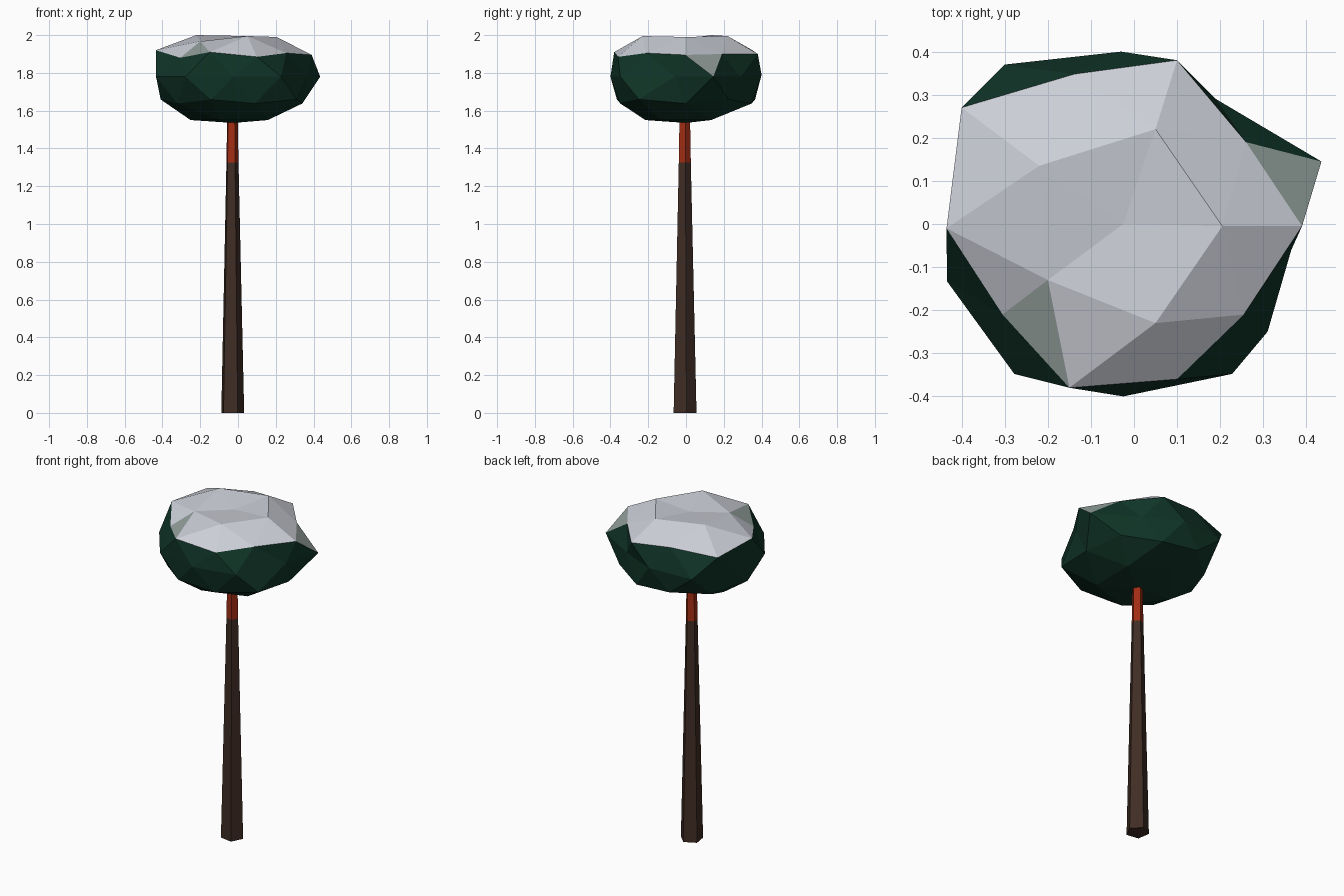
import bpy, bmesh, math
from mathutils import Vector

if "Cube" in bpy.data.objects:
    bpy.data.objects.remove(bpy.data.objects["Cube"])


def material(name, rgb):
    m = bpy.data.materials.new(name)
    m.diffuse_color = (*rgb, 1)
    m.use_nodes = True
    m.node_tree.nodes["Principled BSDF"].inputs["Base Color"].default_value = m.diffuse_color
    return m


def finish(bm, name, mats):
    mesh = bpy.data.meshes.new(name)
    bm.to_mesh(mesh)
    bm.free()
    for m in mats:
        mesh.materials.append(m)
    obj = bpy.data.objects.new(name, mesh)
    bpy.context.collection.objects.link(obj)
    return obj


bark = material("dark_bark", (0.051, 0.026, 0.018))
red_bark = material("red_bark", (0.36, 0.027, 0.007))
green = material("pine_green", (0.005, 0.034, 0.020))
snow = material("snow", (0.60, 0.62, 0.68))
thin_snow = material("thin_snow", (0.30, 0.36, 0.34))

# Trunk: tapered five-sided post, red near the top
bm = bmesh.new()
rings = []
for z, r in ((0, 0.0645), (1.325, 0.034), (1.6, 0.029)):
    rings.append([bm.verts.new((-0.031 + r * math.cos(math.radians(9 + 72 * i)),
                                -0.008 + r * math.sin(math.radians(9 + 72 * i)), z))
                  for i in range(5)])
for k in range(2):
    for i in range(5):
        j = (i + 1) % 5
        f = bm.faces.new((rings[k][i], rings[k][j], rings[k + 1][j], rings[k + 1][i]))
        f.material_index = k
bm.faces.new(rings[0][::-1])
bm.faces.new(rings[2]).material_index = 1
finish(bm, "trunk", (bark, red_bark))

# Canopy: squashed icosphere with a few vertices pushed by hand
bm = bmesh.new()
bmesh.ops.create_icosphere(bm, subdivisions=2, radius=1)
unit = {v: v.co.normalized() for v in bm.verts}


def vert_at(height, degrees):
    r = math.sqrt(max(0, 1 - height * height))
    a = math.radians(degrees)
    d = Vector((r * math.cos(a), r * math.sin(a), height))
    return min(bm.verts, key=lambda v: (unit[v] - d).length)


# (unit height, angle) -> moved position
moved = {
    (1, 0): (-0.025, 0, 1.975), (-1, 0): (-0.025, 0, 1.535),
    (0.851, 0): (0.205, -0.005, 1.99), (0.851, 72): (0.05, 0.22, 1.995),
    (0.851, 144): (-0.22, 0.135, 2.0), (0.851, -144): (-0.20, -0.13, 1.967),
    (0.851, -72): (0.05, -0.23, 1.995),
    (0.526, 36): (0.26, 0.19, 1.90), (0.526, 180): (-0.435, -0.01, 1.92),
    (0.526, -108): (-0.15, -0.38, 1.91), (0.526, -36): (0.255, -0.21, 1.905),
    (0.447, 0): (0.39, -0.005, 1.895), (0.447, 72): (0.10, 0.38, 1.90),
    (0.447, 144): (-0.40, 0.27, 1.90), (0.447, -144): (-0.305, -0.21, 1.88),
    (0.447, -72): (0.10, -0.36, 1.885),
    (0, 18): (0.435, 0.145, 1.78), (0, 54): (0.19, 0.29, 1.78),
    (0, 90): (-0.03, 0.40, 1.79), (0, 126): (-0.30, 0.37, 1.78),
    (0, 162): (-0.415, 0.13, 1.78), (0, -18): (0.365, -0.06, 1.78),
    (0, -90): (-0.025, -0.40, 1.78),
    (-0.447, -36): (0.31, -0.25, 1.66), (-0.851, 108): (-0.096, 0.21, 1.59),
}
for v in bm.verts:
    v.co = (-0.025 + 0.43 * unit[v].x, 0.43 * unit[v].y, 1.78 + 0.27 * unit[v].z)
for key, co in moved.items():
    vert_at(*key).co = co

# Snow covers the cap; two corners are only dusted
dusted = [{vert_at(0.526, 36), vert_at(0, 18), vert_at(0.447, 0)},
          {vert_at(0.851, -144), vert_at(0.447, -144), vert_at(0.526, -108)}]
for f in bm.faces:
    if set(f.verts) in dusted:
        f.material_index = 2
    elif all(unit[v].z > 0.4 for v in f.verts):
        f.material_index = 1
finish(bm, "canopy", (green, snow, thin_snow))
